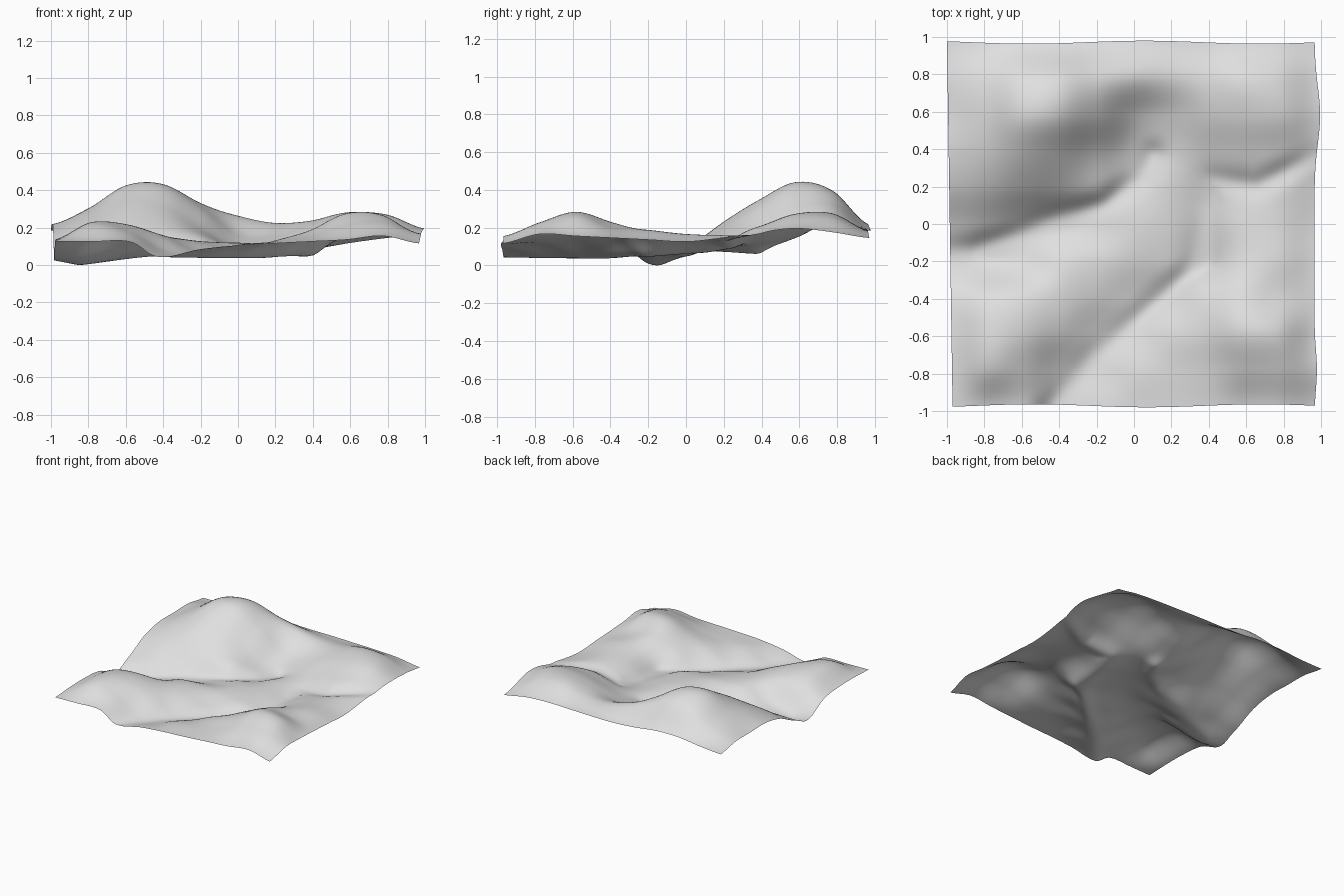
import bpy, math
from mathutils import Vector

if "Cube" in bpy.data.objects:
    bpy.data.objects.remove(bpy.data.objects["Cube"])

# Heights in hundredths, rows from back (y = 1) to front (y = -1), x left to right
ROWS = [
    [19, 20, 22, 22, 20, 19, 19, 19, 19, 18, 15],
    [22, 28, 38, 40, 33, 27, 23, 24, 28, 26, 18],
    [22, 31, 43, 43, 31, 17, 16, 22, 27, 27, 20],
    [22, 29, 35, 32, 21, 10, 11, 15, 20, 21, 18],
    [18, 22, 23, 20, 16, 10, 11, 9, 14, 17, 15],
    [9, 10, 8, 6, 9, 12, 11, 8, 15, 17, 13],
    [4, 2, 6, 13, 13, 12, 10, 7, 17, 19, 14],
    [12, 18, 19, 16, 12, 8, 8, 16, 23, 20, 15],
    [14, 23, 22, 15, 7, 7, 13, 19, 28, 27, 16],
    [14, 22, 18, 8, 6, 11, 13, 16, 22, 23, 17],
    [13, 13, 13, 6, 9, 11, 12, 13, 14, 16, 12],
]
H = [[n / 100 for n in r] for r in reversed(ROWS)]

# Valley floors: (x, y, z) paths that sharpen the creases
VALLEYS = [
    [(-.45, -1, .045), (-.2, -.7, .04), (.1, -.43, .035), (.36, -.2, .05)],
    [(-1, -.16, .03), (-.85, -.15, .0), (-.5, -.03, .045), (-.15, .1, .075),
     (.03, .25, .07), (.1, .37, .06)],
    [(.36, -.2, .05), (.38, .1, .07), (.42, .22, .09), (.65, .2, .125), (.97, .35, .165)],
]


def cubic(p, t):
    a, b, c, d = p
    return b + .5 * t * (c - a + t * (2 * a - 5 * b + 4 * c - d + t * (3 * (b - c) + d - a)))


def table(u, v):
    fx, fy = (u + 1) * 5, (v + 1) * 5
    i, j = min(int(fx), 9), min(int(fy), 9)
    k = lambda n: max(0, min(10, n))
    return cubic([cubic([H[k(j + b)][k(i + a)] for a in (-1, 0, 1, 2)], fx - i)
                  for b in (-1, 0, 1, 2)], fy - j)


def carve(x, y, z):
    for path in VALLEYS:
        best, floor = 9, 0
        for a, b in zip(path, path[1:]):
            p, q = Vector(a[:2]), Vector(b[:2])
            t = max(0, min(1, (Vector((x, y)) - p).dot(q - p) / (q - p).length_squared))
            d = (Vector((x, y)) - p.lerp(q, t)).length
            if d < best:
                best, floor = d, a[2] + (b[2] - a[2]) * t
        w = .85 * math.exp(-(best / .06) ** 2)
        z += (floor - z) * w
    return z


# Terrain sheet with slightly wavy borders
N = 90
verts = []
for j in range(N + 1):
    v = -1 + 2 * j / N
    left = -.985 - .015 * v
    right = .965 + .03 * math.exp(-((v - .6) / .22) ** 2) + .013 * math.exp(-((v + .8) / .15) ** 2)
    for i in range(N + 1):
        u = -1 + 2 * i / N
        x = left + (right - left) * (u + 1) / 2
        y = v * (.972 + .008 * math.sin(5 * u + 1.2))
        verts.append((x, y, carve(x, y, table(u, v))))
low = min(p[2] for p in verts)
verts = [(x, y, z - low) for x, y, z in verts]
faces = [(a, a + 1, a + N + 2, a + N + 1)
         for j in range(N) for a in range(j * (N + 1), j * (N + 1) + N)]

mesh = bpy.data.meshes.new("terrain")
mesh.from_pydata(verts, [], faces)
mesh.update()
for f in mesh.polygons:
    f.use_smooth = True
mat = bpy.data.materials.new("light grey")
mat.diffuse_color = (.74, .74, .74, 1)
mat.use_nodes = True
mat.node_tree.nodes["Principled BSDF"].inputs["Base Color"].default_value = mat.diffuse_color
mesh.materials.append(mat)
terrain = bpy.data.objects.new("terrain", mesh)
bpy.context.collection.objects.link(terrain)
